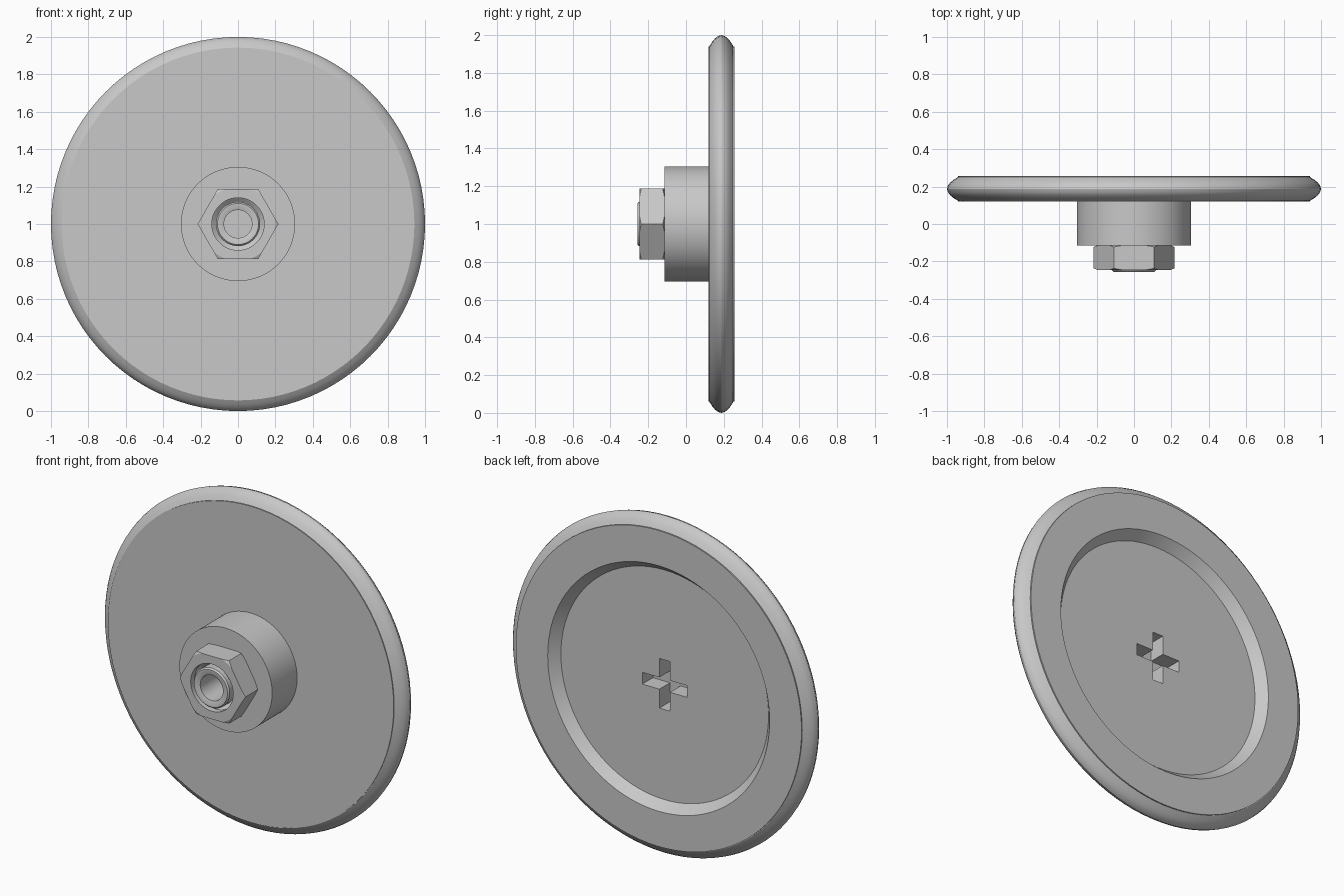
import bpy, bmesh, math
from mathutils import Matrix, Vector

cube = bpy.data.objects.get("Cube")
if cube:
    bpy.data.objects.remove(cube, do_unlink=True)

grey = bpy.data.materials.new("plain grey")
grey.use_nodes = True
grey.diffuse_color = (0.58, 0.58, 0.58, 1)
grey.node_tree.nodes["Principled BSDF"].inputs["Base Color"].default_value = grey.diffuse_color
CENTRE = Vector((0, 0, 1))


def finish(name, bm, smooth=True):
    bmesh.ops.remove_doubles(bm, verts=bm.verts, dist=1e-5)
    bmesh.ops.recalc_face_normals(bm, faces=bm.faces)
    mesh = bpy.data.meshes.new(name)
    bm.to_mesh(mesh)
    bm.free()
    mesh.materials.append(grey)
    ob = bpy.data.objects.new(name, mesh)
    bpy.context.collection.objects.link(ob)
    if smooth:
        bpy.ops.object.select_all(action="DESELECT")
        ob.select_set(True)
        bpy.context.view_layer.objects.active = ob
        bpy.ops.object.shade_smooth_by_angle(angle=math.radians(30))
    return ob


def revolve(name, profile, steps=96, closed=False):
    """Spin (radius, y) points about the axle."""
    bm = bmesh.new()
    verts = [bm.verts.new((r, y, 1)) for r, y in profile]
    edges = [bm.edges.new(pair) for pair in zip(verts, verts[1:])]
    if closed:
        edges.append(bm.edges.new((verts[-1], verts[0])))
    bmesh.ops.spin(bm, geom=verts + edges, cent=CENTRE, axis=(0, 1, 0),
                   angle=math.tau, steps=steps, use_merge=True)
    return finish(name, bm)


def cut(target, cutter):
    mod = target.modifiers.new("cut", "BOOLEAN")
    mod.operation = "DIFFERENCE"
    mod.solver = "EXACT"
    mod.object = cutter
    bpy.context.view_layer.objects.active = target
    bpy.ops.object.modifier_apply(modifier=mod.name)
    bpy.data.objects.remove(cutter, do_unlink=True)


# Dished disc with the hub on its front, cored for the bolt
disc = revolve("disc_and_hub", [
    (0, 0.05), (0.1, 0.05), (0.1, -0.115), (0.305, -0.115), (0.305, 0.12),
    (0.94, 0.12), (0.94, 0.257), (0.73, 0.257), (0.683, 0.2), (0, 0.2)])

# Cross socket in the floor of the dish
for size in ((0.07, 0.2, 0.295), (0.295, 0.2, 0.07)):
    bm = bmesh.new()
    bmesh.ops.create_cube(bm, size=1, matrix=Matrix.Translation((0, 0.2, 1))
                          @ Matrix.Diagonal((*size, 1)))
    cut(disc, finish("socket_cutter", bm, smooth=False))

# Rounded rim around the disc
revolve("rim", [
    (0.93, 0.125), (0.943, 0.125), (0.965, 0.139), (0.983, 0.154),
    (0.995, 0.17), (1.0, 0.187), (0.995, 0.205), (0.983, 0.221),
    (0.965, 0.236), (0.943, 0.25), (0.93, 0.25)], closed=True)

# Hexagonal nut with corners on the x axis
bm = bmesh.new()
bmesh.ops.create_cone(bm, cap_ends=True, segments=6, radius1=0.216, radius2=0.216,
                      depth=0.13, matrix=Matrix.Translation((0, -0.18, 1))
                      @ Matrix.Rotation(math.pi / 2, 4, "X"))
corner = max(bm.verts, key=lambda v: v.co.x)
turn = math.atan2(corner.co.z - 1, corner.co.x)
bmesh.ops.rotate(bm, verts=bm.verts, cent=CENTRE, matrix=Matrix.Rotation(turn, 3, "Y"))
nut = finish("hex_nut", bm, smooth=False)

# Chamfer both ends of the nut, then bore it
for side in (-1, 1):
    cut(nut, revolve("chamfer_cutter", [
        (0.186, -0.18 + side * 0.07), (0.25, -0.18 + side * 0.07),
        (0.25, -0.18 + side * 0.042)], closed=True))
cut(nut, revolve("bore_cutter", [
    (0, -0.3), (0.14, -0.3), (0.14, -0.21), (0.117, -0.19),
    (0.117, -0.1), (0, -0.1)], steps=48))

# Hollow bolt end
revolve("bolt_end", [
    (0.099, 0.045), (0.099, -0.11), (0.118, -0.12), (0.118, -0.247), (0.11, -0.256),
    (0.1, -0.256), (0.075, -0.248), (0.075, 0.03), (0, 0.03)], steps=48)
